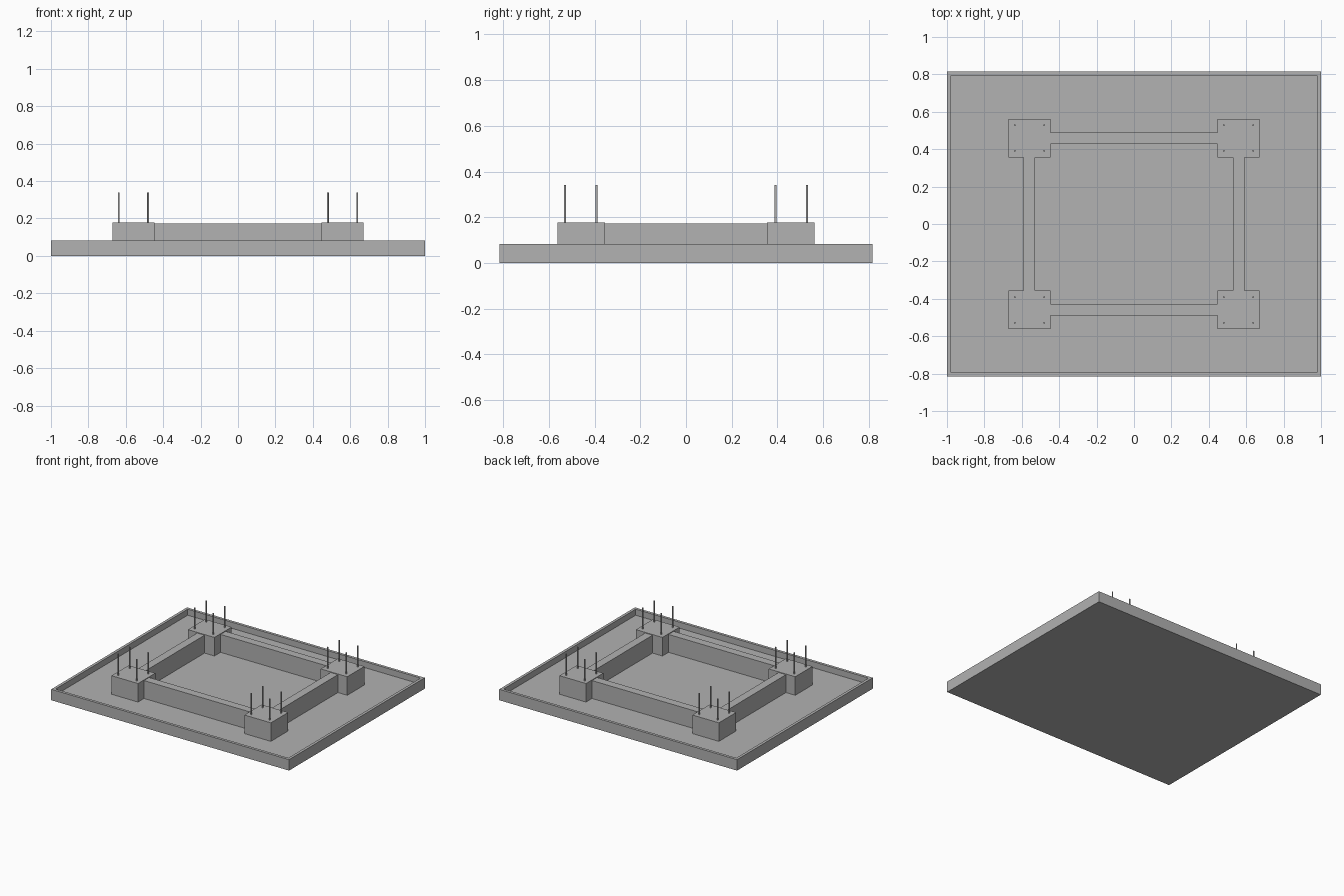
import bpy
import bmesh

cube = bpy.data.objects.get("Cube")
if cube:
    bpy.data.objects.remove(cube)

# Single plain concrete-grey colour
grey = bpy.data.materials.new("concrete_grey")
grey.use_nodes = True
colour = (0.445, 0.445, 0.445, 1)
grey.diffuse_color = colour
grey.node_tree.nodes["Principled BSDF"].inputs["Base Color"].default_value = colour

TRAY_TOP, FLOOR, RIM = 0.083, 0.037, 0.03
POST_TOP, BEAM_TOP, ROD_TOP = 0.178, 0.173, 0.34
POST_X, POST_Y = (0.447, 0.67), (0.355, 0.562)
SIDES = {"right": -1, "left": 1}
ENDS = {"front": -1, "back": 1}


def finish(name, bm):
    mesh = bpy.data.meshes.new(name)
    bm.to_mesh(mesh)
    bm.free()
    obj = bpy.data.objects.new(name, mesh)
    obj.data.materials.append(grey)
    bpy.context.collection.objects.link(obj)
    return obj


def box_mesh(xs, ys, zs):
    bm = bmesh.new()
    bmesh.ops.create_cube(bm, size=1)
    for v in bm.verts:
        for axis, (low, high) in enumerate((xs, ys, zs)):
            v.co[axis] = high if v.co[axis] > 0 else low
    return bm


def mirrored(span, sign):
    return tuple(sorted(sign * p for p in span))


# Shallow base tray with a raised rim
bm = box_mesh((-1, 1), (-0.815, 0.815), (0, TRAY_TOP))
top = max(bm.faces, key=lambda f: f.calc_center_median().z)
bmesh.ops.inset_region(bm, faces=[top], thickness=RIM)
pit = bmesh.ops.extrude_discrete_faces(bm, faces=[top])["faces"][0]
for v in pit.verts:
    v.co.z = FLOOR
finish("base_tray", bm)

# Footing blocks with four anchor rods each
for end, sy in ENDS.items():
    for side, sx in SIDES.items():
        finish(f"{end}_{side}_footing",
               box_mesh(mirrored(POST_X, sx), mirrored(POST_Y, sy), (FLOOR, POST_TOP)))
        for x in (0.481, 0.637):
            for y in (0.391, 0.529):
                rod = bmesh.new()
                bmesh.ops.create_cone(rod, cap_ends=True, segments=12, radius1=0.0045,
                                      radius2=0.0045, depth=ROD_TOP - POST_TOP)
                bmesh.ops.translate(rod, verts=rod.verts,
                                    vec=(sx * x, sy * y, (ROD_TOP + POST_TOP) / 2))
                finish(f"{end}_{side}_anchor_rod", rod)

# Tie beams joining the footings
for end, sy in ENDS.items():
    finish(f"{end}_beam", box_mesh((-POST_X[0], POST_X[0]),
                                   mirrored((0.428, 0.49), sy), (FLOOR, BEAM_TOP)))
for side, sx in SIDES.items():
    finish(f"{side}_beam", box_mesh(mirrored((0.53, 0.592), sx),
                                    (-POST_Y[0], POST_Y[0]), (FLOOR, BEAM_TOP)))
